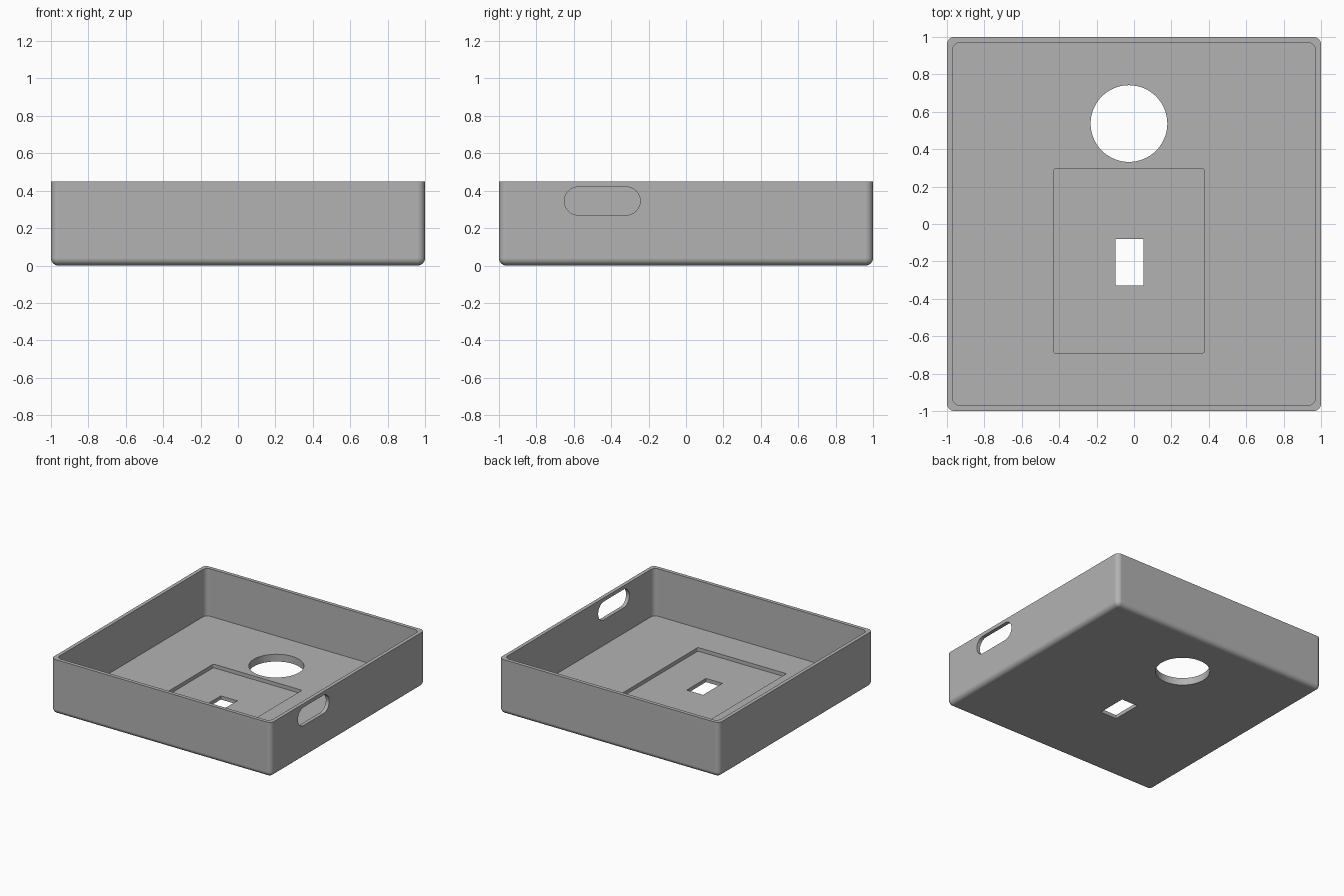
import bpy
import bmesh
import math

if "Cube" in bpy.data.objects:
    bpy.data.objects.remove(bpy.data.objects["Cube"])

WALL, FLOOR, HEIGHT = 0.03, 0.06, 0.45

grey = bpy.data.materials.new("grey plastic")
grey.diffuse_color = (0.45, 0.45, 0.45, 1)
grey.use_nodes = True
grey.node_tree.nodes["Principled BSDF"].inputs["Base Color"].default_value = grey.diffuse_color


def make_object(name, bm):
    mesh = bpy.data.meshes.new(name)
    bm.to_mesh(mesh)
    bm.free()
    mesh.materials.append(grey)
    obj = bpy.data.objects.new(name, mesh)
    bpy.context.collection.objects.link(obj)
    return obj


def box(name, lo, hi, radius=0.0, axis=2, round_base=False, segments=8):
    """Box between two corners, edges along one axis rounded, base optional."""
    bm = bmesh.new()
    bmesh.ops.create_cube(bm, size=1)
    for v in bm.verts:
        v.co = [lo[i] if v.co[i] < 0 else hi[i] for i in range(3)]
    if radius:
        edges = []
        for e in bm.edges:
            a, b = e.verts[0].co, e.verts[1].co
            along = abs(a[axis] - b[axis]) > 1e-5
            base = round_base and max(a.z, b.z) < lo[2] + 1e-5
            if along or base:
                edges.append(e)
        bmesh.ops.bevel(bm, geom=edges, offset=radius, segments=segments,
                        profile=0.5, affect='EDGES', clamp_overlap=False)
    return make_object(name, bm)


def cylinder(name, x, y, radius, z0, z1):
    bm = bmesh.new()
    bmesh.ops.create_cone(bm, cap_ends=True, segments=96, radius1=radius,
                          radius2=radius, depth=z1 - z0)
    bmesh.ops.translate(bm, verts=bm.verts, vec=(x, y, (z0 + z1) / 2))
    return make_object(name, bm)


# Outer shell with rounded corners and rounded bottom rim
tray = box("tray", (-1, -1, 0), (1, 1, HEIGHT), 0.04, round_base=True)

inner = 1 - WALL
cutters = [
    # Inside of the tray
    box("cavity_cutter", (-inner, -inner, FLOOR), (inner, inner, 1), 0.04),
    # Shallow rectangular pocket in the floor
    box("pocket_cutter", (-0.43, -0.69, 0.03), (0.375, 0.295, 0.3), 0.01, segments=4),
    # Rectangular opening through the pocket
    box("window_cutter", (-0.10, -0.33, -0.2), (0.05, -0.08, 0.2)),
    # Round opening through the floor
    cylinder("round_hole_cutter", -0.027, 0.537, 0.205, -0.2, 0.2),
    # Pill-shaped slot through the right wall
    box("side_slot_cutter", (0.9, -0.65, 0.27), (1.1, -0.245, 0.42), 0.0745,
        axis=0, segments=16),
]

bpy.context.view_layer.objects.active = tray
tray.select_set(True)
for cutter in cutters:
    mod = tray.modifiers.new(cutter.name, 'BOOLEAN')
    mod.operation = 'DIFFERENCE'
    mod.solver = 'EXACT'
    mod.object = cutter
    bpy.ops.object.modifier_apply(modifier=mod.name)
    bpy.data.objects.remove(cutter, do_unlink=True)

# Smooth fillets, crisp cut edges, flat large faces
bpy.ops.object.shade_smooth_by_angle(angle=math.radians(30))
weighted = tray.modifiers.new("flat_face_normals", 'WEIGHTED_NORMAL')
weighted.keep_sharp = True
